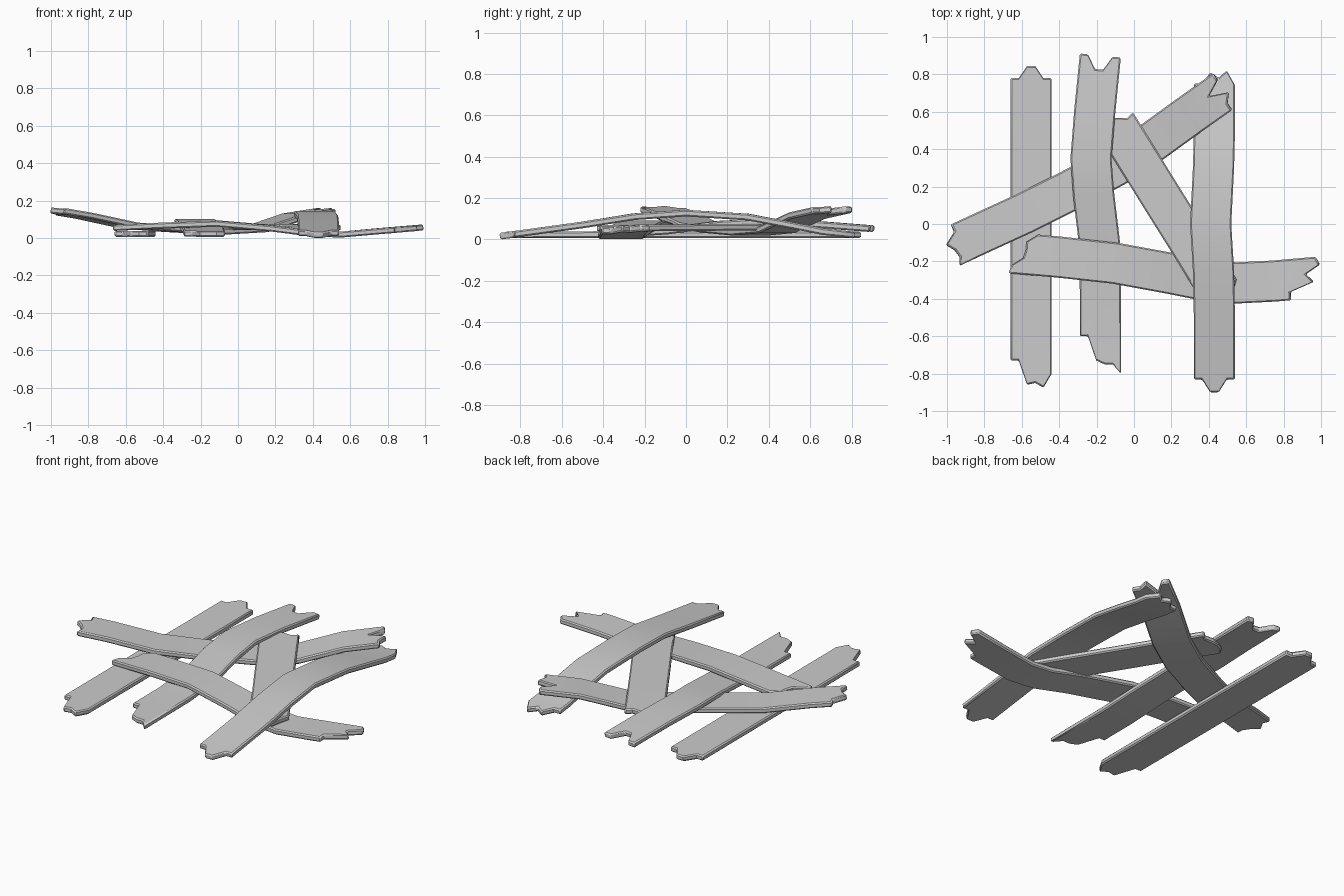
import bpy, bmesh
from mathutils import Vector

if "Cube" in bpy.data.objects:
    bpy.data.objects.remove(bpy.data.objects["Cube"])

WIDTH, THICK = 0.22, 0.032


def plank(name, path, start, end):
    """Bent board along path; start/end = how far each of six splinters sticks out."""
    pts = [Vector(p) for p in path]
    n, cols = len(pts), len(start)
    bm = bmesh.new()
    top, bottom = [], []
    for i, p in enumerate(pts):
        tan = (pts[min(i + 1, n - 1)] - pts[max(i - 1, 0)]).normalized()
        side = Vector((tan.y, -tan.x, 0)).normalized()
        up = side.cross(tan)
        row_t, row_b = [], []
        for c in range(cols):
            out = -start[c] if i == 0 else end[c] if i == n - 1 else 0
            q = p + side * WIDTH * (c / (cols - 1) - 0.5) + tan * out
            row_t.append(bm.verts.new(q + up * THICK / 2))
            row_b.append(bm.verts.new(q - up * THICK / 2))
        top.append(row_t)
        bottom.append(row_b)
    # broad faces and long sides
    for i in range(n - 1):
        for c in range(cols - 1):
            bm.faces.new((top[i][c], top[i][c + 1], top[i + 1][c + 1], top[i + 1][c]))
            bm.faces.new((bottom[i][c], bottom[i + 1][c], bottom[i + 1][c + 1], bottom[i][c + 1]))
        for c in (0, cols - 1):
            bm.faces.new((top[i][c], top[i + 1][c], bottom[i + 1][c], bottom[i][c]))
    # splintered ends
    for i in (0, n - 1):
        for c in range(cols - 1):
            bm.faces.new((top[i][c], top[i][c + 1], bottom[i][c + 1], bottom[i][c]))
    bmesh.ops.recalc_face_normals(bm, faces=bm.faces)
    me = bpy.data.meshes.new(name)
    bm.to_mesh(me)
    bm.free()
    ob = bpy.data.objects.new(name, me)
    bpy.context.collection.objects.link(ob)
    bev = ob.modifiers.new("worn_edges", "BEVEL")
    bev.width, bev.segments, bev.limit_method = 0.007, 1, "ANGLE"
    bev.angle_limit = 1.0
    bpy.ops.object.select_all(action="DESELECT")
    ob.select_set(True)
    bpy.context.view_layer.objects.active = ob
    bpy.ops.object.shade_smooth_by_angle(angle=0.6)


# three boards running front to back
plank("left_plank",
      [(-.55, -.8, .022), (-.55, -.45, .022), (-.55, 0, .022), (-.55, .4, .022), (-.55, .8, .022)],
      [-.07, -.07, .06, .05, .075, 0], [-.02, -.02, .045, .045, -.02, -.02])
plank("middle_plank",
      [(-.18, -.72, .022), (-.18, -.35, .024), (-.185, -.1, .04), (-.215, .15, .073),
       (-.23, .35, .084), (-.21, .6, .075), (-.18, .9, .052)],
      [-.12, -.12, .01, .03, .03, .08], [0, 0, -.075, -.075, 0, 0])
plank("right_plank",
      [(.43, -.85, .022), (.43, -.5, .07), (.425, -.25, .11), (.41, 0, .127),
       (.425, .3, .108), (.43, .5, .07), (.43, .66, .038), (.43, .78, .025)],
      [-.02, -.02, .05, .05, -.02, -.02], [-.03, -.03, .03, 0, .04, -.04])

# three boards laid across them
plank("diagonal_plank",
      [(-.96, -.115, .142), (-.82, -.05, .118), (-.58, .06, .066), (-.35, .175, .048), (-.1, .31, .035),
       (.1, .44, .047), (.3, .585, .115), (.47, .705, .142)],
      [-.03, -.03, .04, .01, 0, .02], [.02, .02, -.07, .03, -.01, -.01])
plank("cross_plank",
      [(-.65, -.155, .054), (-.4, -.177, .066), (-.1, -.21, .076), (.2, -.265, .05),
       (.4, -.305, .024), (.55, -.315, .018), (.75, -.305, .036), (.98, -.285, .055)],
      [-.13, -.07, -.07, -.06, 0, .01], [0, .02, -.06, -.02, -.15, -.15])
plank("short_plank",
      [(-.12, .573, .06), (.01, .363, .06), (.17, .105, .058), (.33, -.15, .056), (.486, -.405, .054)],
      [-.04, -.05, -.02, 0, 0, -.02], [-.06, -.02, .03, 0, -.05, -.03])
